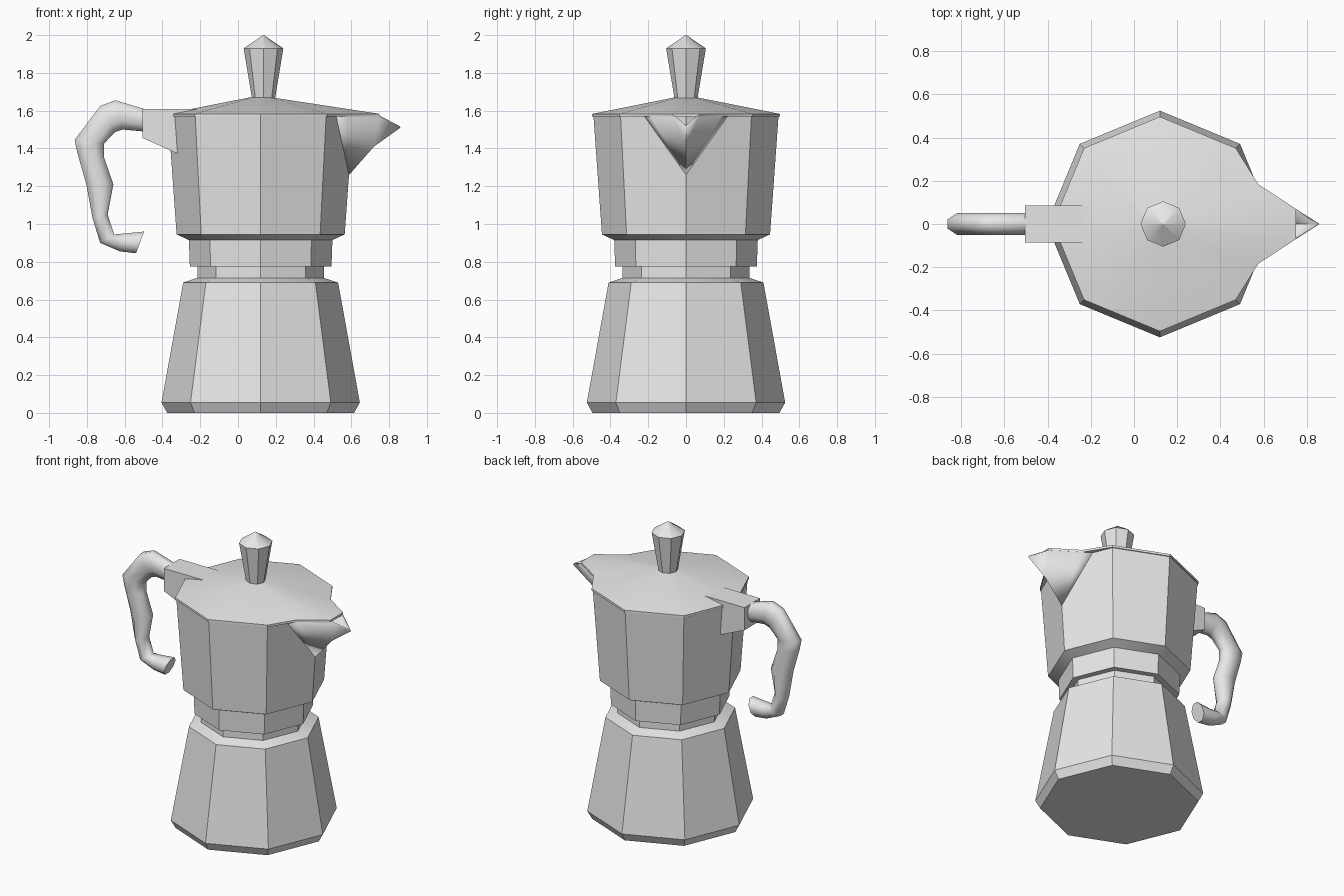
import bpy
import bmesh
from math import cos, sin, pi, radians
from mathutils import Vector

cube = bpy.data.objects.get("Cube")
if cube:
    bpy.data.objects.remove(cube, do_unlink=True)

AXIS_X = 0.12  # centre line of the pot

metal = bpy.data.materials.new("light_grey_metal")
metal.use_nodes = True
GREY = (0.8, 0.8, 0.8, 1)
metal.diffuse_color = GREY
metal.node_tree.nodes["Principled BSDF"].inputs["Base Color"].default_value = GREY


def finish(name, bm, fix_normals=True, angle=30):
    """Turn a bmesh into a shaded object."""
    if fix_normals:
        bmesh.ops.recalc_face_normals(bm, faces=bm.faces)
    mesh = bpy.data.meshes.new(name)
    bm.to_mesh(mesh)
    bm.free()
    mesh.materials.append(metal)
    obj = bpy.data.objects.new(name, mesh)
    bpy.context.collection.objects.link(obj)
    bpy.ops.object.select_all(action='DESELECT')
    obj.select_set(True)
    bpy.context.view_layer.objects.active = obj
    bpy.ops.object.shade_smooth_by_angle(angle=radians(angle))
    return obj


def loft(name, rings, angle=30):
    """Skin a list of equal-length point rings and cap both ends."""
    bm = bmesh.new()
    loops = [[bm.verts.new(p) for p in ring] for ring in rings]
    count = len(loops[0])
    for a, b in zip(loops, loops[1:]):
        for i in range(count):
            j = (i + 1) % count
            bm.faces.new((a[i], a[j], b[j], b[i]))
    bm.faces.new(loops[0])
    bm.faces.new(loops[-1])
    bmesh.ops.remove_doubles(bm, verts=bm.verts, dist=0.0005)
    return finish(name, bm, angle=angle)


def octagon(r, z, x=AXIS_X):
    return [Vector((x + r * cos(k * pi / 4), r * sin(k * pi / 4), z)) for k in range(8)]


def lathe(name, profile, x=AXIS_X):
    return loft(name, [octagon(r, z, x) for r, z in profile])


# Faceted boiler, pouring chamber and knob
lathe("boiler", [(0.495, 0), (0.525, 0.055), (0.41, 0.69), (0.335, 0.715), (0.335, 0.78)])
lathe("pouring_chamber", [(0.375, 0.775), (0.38, 0.915), (0.445, 0.945), (0.49, 1.572)])
lathe("lid_knob", [(0.06, 1.66), (0.105, 1.93), (0.002, 2.0)], x=0.135)

# Lid: octagon whose +x corner stretches out over the spout
side = [(0.575, 0.185), (0.75, 0.07)]
outline = [(x, -y) for x, y in side] + [(x, y) for x, y in reversed(side)]
outline += [(p.x, p.y) for p in octagon(0.497, 0)[1:]]
hub = []
for x, y in outline:
    d = Vector((x - AXIS_X, y, 0)).normalized() * 0.06
    hub.append(Vector((AXIS_X + d.x, d.y, 1.67)))
loft("lid", [[Vector((x, y, z)) for x, y in outline] for z in (1.568, 1.583)] + [hub])

# Spout: folded V-shaped sheet, mirrored about its keel
bm = bmesh.new()
keel = [bm.verts.new(p) for p in ((0.588, 0, 1.26), (0.72, 0, 1.41), (0.86, 0, 1.51))]
for s in (1, -1):
    rim = [bm.verts.new((x, s * y, 1.57)) for x, y in [(0.52, 0.22)] + side]
    for tri in ((keel[0], rim[0], rim[1]), (keel[0], rim[1], keel[1]),
                (keel[1], rim[1], rim[2]), (keel[1], rim[2], keel[2])):
        bm.faces.new(tri[::s])
spout = finish("spout", bm, fix_normals=False)
wall = spout.modifiers.new("wall", 'SOLIDIFY')
wall.thickness = 0.012
wall.offset = -1

# Handle bracket: side profile extruded across the pot
bracket = [(-0.505, 1.61), (-0.2, 1.61), (-0.2, 1.4), (-0.325, 1.375), (-0.505, 1.455)]
loft("handle_bracket", [[Vector((x, y, z)) for x, z in bracket] for y in (-0.085, 0.085)])

# Handle grip: chamfered sections between outer and inner edge points
grip = [
    ((-0.50, 1.61), (-0.50, 1.49)),
    ((-0.65, 1.655), (-0.61, 1.50)),
    ((-0.73, 1.625), (-0.65, 1.487)),
    ((-0.865, 1.445), (-0.71, 1.425)),
    ((-0.85, 1.375), (-0.71, 1.355)),
    ((-0.803, 1.21), (-0.66, 1.21)),
    ((-0.77, 1.03), (-0.69, 1.05)),
    ((-0.73, 0.90), (-0.655, 0.945)),
    ((-0.625, 0.855), (-0.60, 0.95)),
    ((-0.54, 0.845), (-0.497, 0.96)),
]
sections = []
for outer, inner in grip:
    a = Vector((outer[0], 0, outer[1]))
    b = Vector((inner[0], 0, inner[1]))
    ring = []
    for k in range(8):
        t = (k + 0.5) * pi / 4
        c, s = cos(t) / cos(pi / 8), sin(t) / cos(pi / 8)
        ring.append((a + b) / 2 + (a - b) / 2 * c + Vector((0, 0.05 * s, 0)))
    sections.append(ring)
loft("handle_grip", sections, angle=60)
